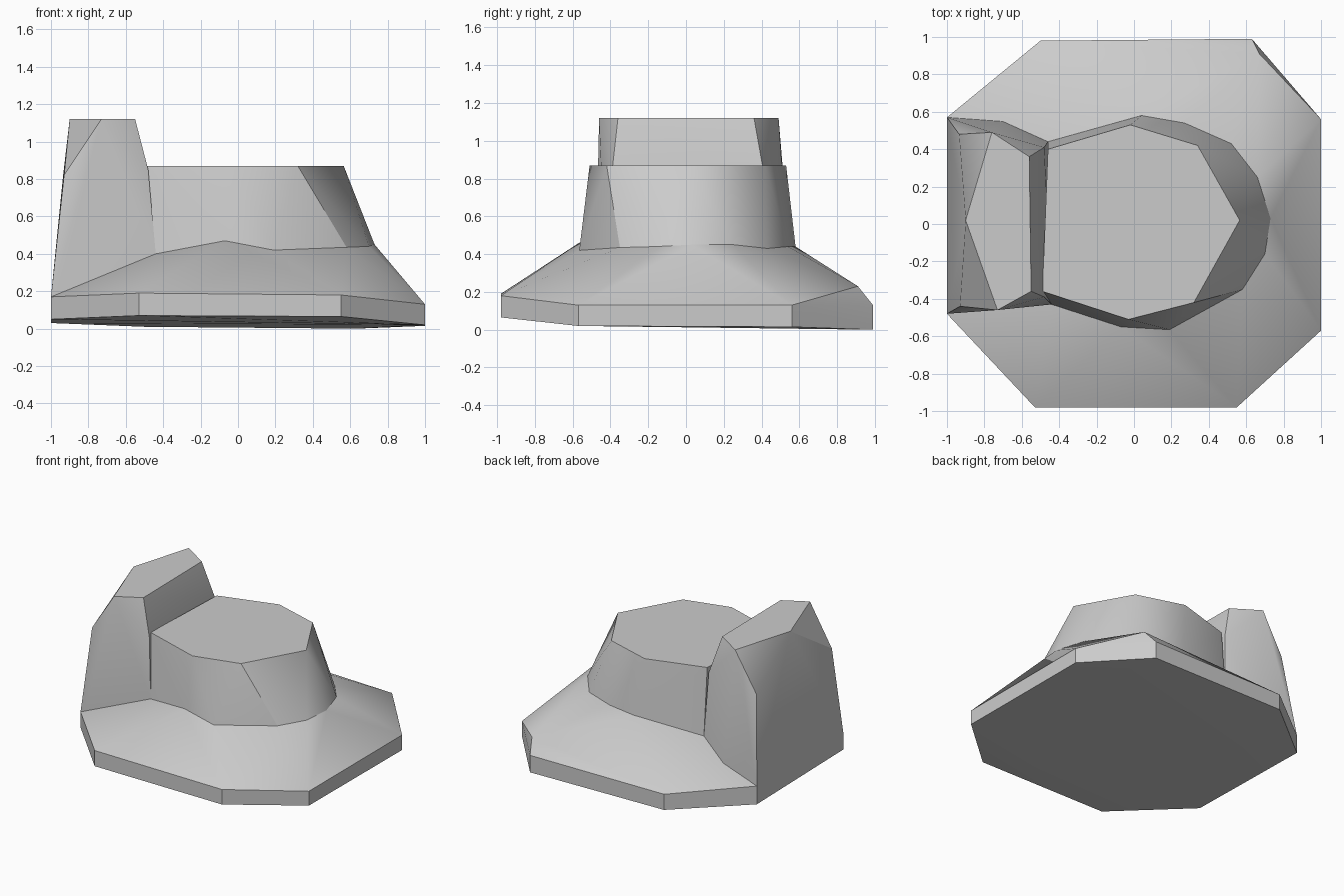
import bpy, bmesh, math

cube = bpy.data.objects.get("Cube")
if cube:
    bpy.data.objects.remove(cube, do_unlink=True)

stone = bpy.data.materials.new("stone_grey")
stone.use_nodes = True
grey = (0.6, 0.6, 0.6, 1)
stone.diffuse_color = grey
stone.node_tree.nodes["Principled BSDF"].inputs["Base Color"].default_value = grey


def faceted_block(name, points):
    """Wrap corner points in a closed faceted rock."""
    bm = bmesh.new()
    for p in points:
        bm.verts.new(p)
    hull = bmesh.ops.convex_hull(bm, input=bm.verts[:])
    spare = {g for g in hull["geom_interior"] + hull["geom_unused"]
             if isinstance(g, bmesh.types.BMVert)}
    bmesh.ops.delete(bm, geom=list(spare), context='VERTS')
    bmesh.ops.dissolve_limit(bm, angle_limit=math.radians(1),
                             verts=bm.verts[:], edges=bm.edges[:])
    bmesh.ops.recalc_face_normals(bm, faces=bm.faces[:])
    mesh = bpy.data.meshes.new(name)
    bm.to_mesh(mesh)
    bm.free()
    mesh.materials.append(stone)
    obj = bpy.data.objects.new(name, mesh)
    bpy.context.collection.objects.link(obj)
    bpy.ops.object.select_all(action='DESELECT')
    obj.select_set(True)
    bpy.context.view_layer.objects.active = obj
    bpy.ops.object.shade_smooth_by_angle(angle=math.radians(30))
    return obj


# Slab outline: x, y, underside height, rim height
outline = [
    (-1, .57, .03, .17), (-.5, .98, .01, .13), (.63, .99, 0, .13),
    (1, .56, .015, .13), (1, -.57, .02, .13), (.55, -.98, .065, .18),
    (-.53, -.98, .07, .19), (-1, -.48, .05, .17),
]
slab = [(x, y, z) for x, y, low, high in outline for z in (low, high)]

# Crease where the skirt meets the upper rocks
crease = [
    (-.44, -.43, .40), (-.07, -.55, .47), (.19, -.565, .42),
    (.58, -.35, .435), (.70, -.16, .44), (.73, .03, .45), (.66, .25, .45),
    (.52, .43, .43), (.27, .54, .44), (.04, .58, .44), (-.46, .44, .36),
]
shoulder = [(.67, .91, .23)]
faceted_block("base_skirt", slab + crease + shoulder)

# Flat-topped central mound
plateau = [(-.03, -.51), (.32, -.42), (.565, .02), (.34, .42),
           (-.02, .53), (-.46, .40), (-.49, -.36)]
faceted_block("flat_mound", crease + [(x, y, .87) for x, y in plateau])

# Taller rock along the side edge
crown = [(-.9, .02), (-.76, .49), (-.56, .36), (-.55, -.36), (-.73, -.46)]
tower = [(x, y, 1.12) for x, y in crown]
tower += [(-.935, .48, .82), (-.93, -.44, .82)]
tower += [(-.48, .41, .84), (-.48, -.39, .85)]
tower += [(-.70, .55, .23), crease[0], crease[-1]]
tower += [(x, y, z) for x, y, low, high in (outline[0], outline[-1])
          for z in (low, high)]
faceted_block("tall_side_rock", tower)
